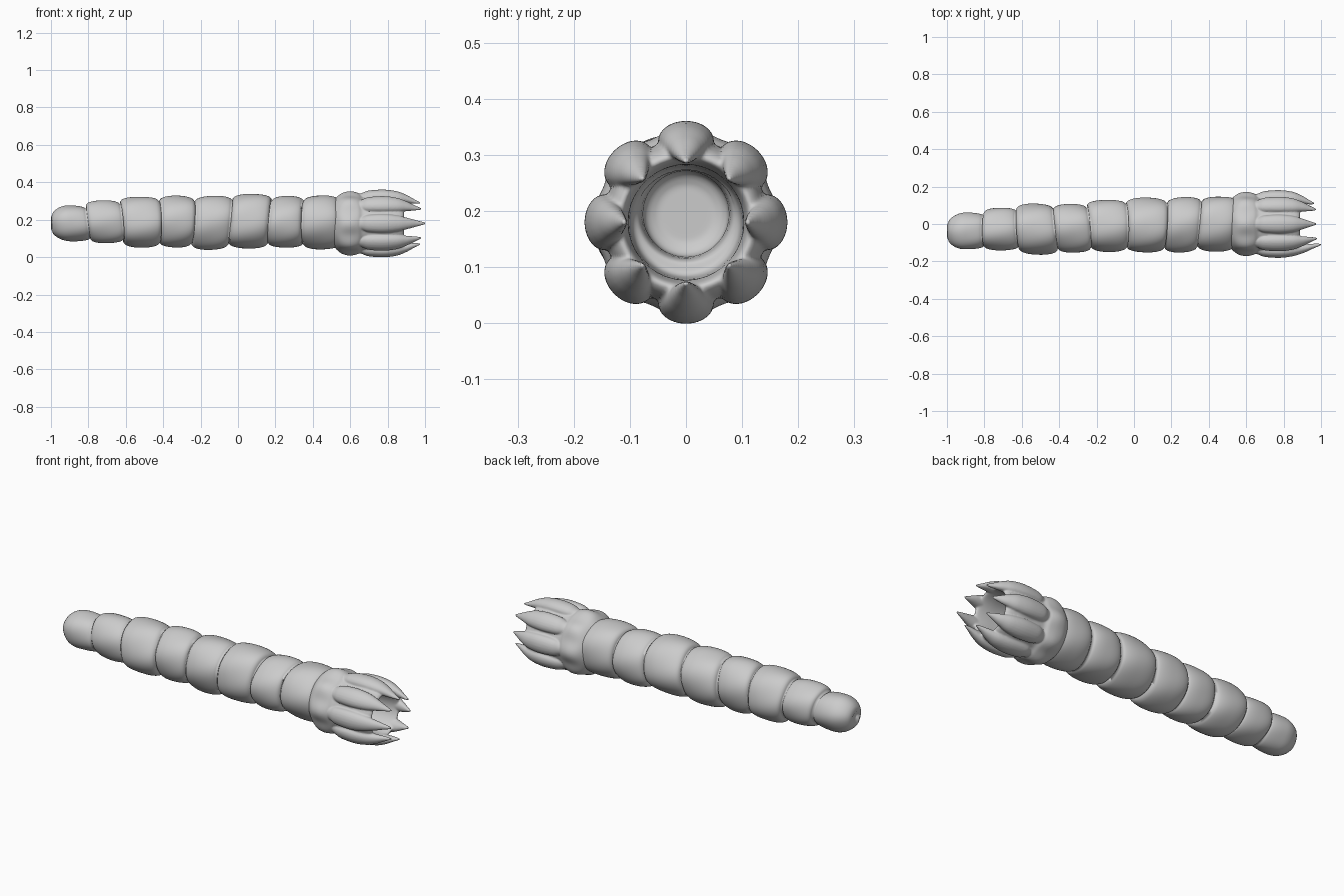
import bpy, bmesh
from math import sin, cos, pi, tau

if "Cube" in bpy.data.objects:
    bpy.data.objects.remove(bpy.data.objects["Cube"])


def spline(rows, steps):
    """Catmull-Rom interpolation through rows of numbers."""
    out = []
    for i in range(len(rows) - 1):
        a, b, c, d = (rows[max(i - 1, 0)], rows[i], rows[i + 1],
                      rows[min(i + 2, len(rows) - 1)])
        for k in range(steps):
            t = k / steps
            out.append([0.5 * (2 * q + (r - p) * t + (2 * p - 5 * q + 4 * r - s) * t * t
                               + (3 * q - p - 3 * r + s) * t ** 3)
                        for p, q, r, s in zip(a, b, c, d)])
    return out + [list(rows[-1])]


def loft(bm, rings):
    """Skin a list of point rings and cap both ends."""
    loops = [[bm.verts.new(p) for p in ring] for ring in rings]
    n = len(loops[0])
    for a, b in zip(loops, loops[1:]):
        for j in range(n):
            k = (j + 1) % n
            bm.faces.new((a[j], a[k], b[k], b[j]))
    bm.faces.new(loops[0][::-1])
    bm.faces.new(loops[-1])


def finish(bm, name):
    bmesh.ops.recalc_face_normals(bm, faces=bm.faces[:])
    mesh = bpy.data.meshes.new(name)
    bm.to_mesh(mesh)
    bm.free()
    mesh.shade_smooth()
    ob = bpy.data.objects.new(name, mesh)
    bpy.context.collection.objects.link(ob)
    return ob


# Segmented body: start x, end x, centre y, centre z, half width, half height
SEGMENTS = [
    (-1.00, -0.80, -0.038, 0.182, 0.098, 0.096),
    (-0.80, -0.62, -0.028, 0.188, 0.114, 0.114),
    (-0.62, -0.42, -0.027, 0.186, 0.136, 0.136),
    (-0.42, -0.24, -0.022, 0.190, 0.130, 0.138),
    (-0.24, -0.04, -0.010, 0.185, 0.139, 0.144),
    (-0.04, 0.17, -0.008, 0.192, 0.146, 0.146),
    (0.17, 0.35, -0.003, 0.186, 0.148, 0.138),
    (0.35, 0.545, 0.002, 0.188, 0.147, 0.144),
]
N, STEPS = 72, 18
rings = []
for s, (x0, x1, cy, cz, ry, rz) in enumerate(SEGMENTS):
    if s == 0:   # small pit in the tail tip
        rings.append([(-0.985, -0.055 + 0.012 * cos(tau * j / N),
                       0.18 + 0.012 * sin(tau * j / N)) for j in range(N)])
    for i in range(STEPS + 1):
        t = i / STEPS
        f = 0.81 + 0.19 * max(0, 1 - abs(2 * t - 1) ** 2.3) ** 0.55
        if s == 0 and t < 0.5:
            f = 0.32 + 0.68 * max(0, 1 - (1 - 2 * t) ** 2.0) ** 0.6
        x = x0 + (x1 - x0) * t
        ring = []
        for j in range(N):
            a = tau * j / N
            lump = 1 + 0.016 * sin(3 * a + 1.7 * s) + 0.013 * sin(5 * a - 2.3 * s + 3 * t)
            tilt = 0.012 * sin(a + 4 * x) * min(1, (x + 1) * 5)
            ring.append((x + tilt, cy + ry * f * lump * cos(a), cz + rz * f * lump * sin(a)))
        rings.append(ring)
bm = bmesh.new()
loft(bm, rings)
finish(bm, "segmented_body")

# Head: hollow cup with lumpy collar (x, radius), from neck over the lip to the throat
CZ = 0.18
CUP = [(.50, .11), (.53, .142), (.56, .160), (.60, .166), (.64, .160), (.67, .146),
       (.72, .145), (.80, .147), (.86, .138), (.885, .124), (.88, .111), (.83, .104),
       (.76, .101), (.70, .097), (.675, .082), (.62, .077), (.58, .073), (.565, .05)]
bm = bmesh.new()
rings = []
cup = spline(CUP, 5)
for i, (x, r) in enumerate(cup):
    outer = i < 45
    lump = 0.035 * sin(pi * (x - .52) / .16) if outer and .52 < x < .68 else 0
    lift = 0.015 if not outer and r < .09 else 0
    rings.append([(x, r * (1 + lump * cos(8 * tau * j / 96)) * cos(tau * j / 96),
                   CZ + lift + r * (1 + lump * cos(8 * tau * j / 96)) * sin(tau * j / 96))
                  for j in range(96)])
loft(bm, rings)

# Eight claws: x, distance from axis, radial half thickness, half width
CLAW = [(.60, .130, .015, .015), (.66, .136, .026, .034), (.70, .142, .034, .046),
        (.78, .145, .036, .050), (.85, .140, .032, .043), (.90, .130, .023, .029),
        (.94, .118, .013, .016), (.975, .109, .004, .005)]
REACH = [-0.01, 0.0, 0.0, 0.005, 0.027, 0.005, 0.0, 0.0]   # extra tip length
for c in range(8):
    a = tau * c / 8
    rings = []
    for x, d, th, w in spline(CLAW, 6):
        x += REACH[c] * max(0, (x - .85) / .125)
        ring = []
        for j in range(20):
            b = tau * j / 20
            r, q = d + th * cos(b), w * sin(b)
            ring.append((x, r * cos(a) - q * sin(a), CZ + r * sin(a) + q * cos(a)))
        rings.append(ring)
    loft(bm, rings)
head = finish(bm, "clawed_head")

# Blend cup and claws into one skin
remesh = head.modifiers.new("blend", 'REMESH')
remesh.mode = 'VOXEL'
remesh.voxel_size = 0.0042
remesh.use_smooth_shade = True
smooth = head.modifiers.new("soften", 'SMOOTH')
smooth.factor = 0.5
smooth.iterations = 5
